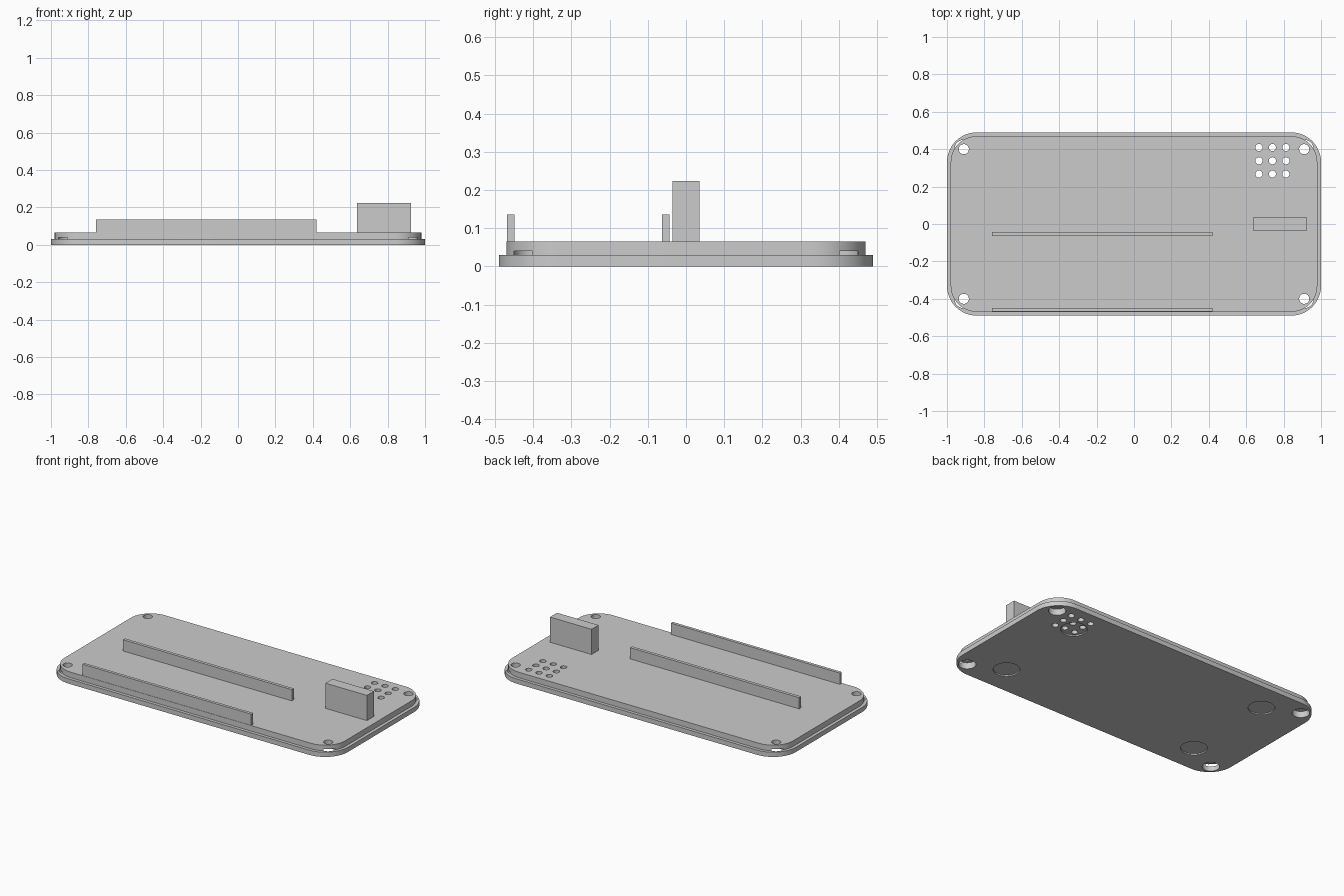
import bpy, bmesh, math
from mathutils import Matrix

cube = bpy.data.objects.get("Cube")
if cube:
    bpy.data.objects.remove(cube, do_unlink=True)

grey = bpy.data.materials.new("plain_grey")
grey.use_nodes = True
colour = (0.6, 0.6, 0.6, 1)
grey.diffuse_color = colour
grey.node_tree.nodes["Principled BSDF"].inputs["Base Color"].default_value = colour


def add_object(name, bm):
    bmesh.ops.recalc_face_normals(bm, faces=bm.faces)
    mesh = bpy.data.meshes.new(name)
    bm.to_mesh(mesh)
    bm.free()
    mesh.materials.append(grey)
    obj = bpy.data.objects.new(name, mesh)
    bpy.context.collection.objects.link(obj)
    return obj


def box(name, x0, x1, y0, y1, z0, z1):
    bm = bmesh.new()
    place = (Matrix.Translation(((x0 + x1) / 2, (y0 + y1) / 2, (z0 + z1) / 2))
             @ Matrix.Diagonal((x1 - x0, y1 - y0, z1 - z0, 1)))
    bmesh.ops.create_cube(bm, size=1, matrix=place)
    return add_object(name, bm)


def rounded_ring(bm, half_x, half_y, radius, z, steps=12):
    ring = []
    for corner, (sx, sy) in enumerate([(1, 1), (-1, 1), (-1, -1), (1, -1)]):
        for i in range(steps + 1):
            a = math.pi / 2 * (corner + i / steps)
            ring.append(bm.verts.new((sx * (half_x - radius) + radius * math.cos(a),
                                      sy * (half_y - radius) + radius * math.sin(a), z)))
    return ring


def cut_cylinders(target, centres, radius, bottom, top):
    """Drill a group of upright round holes into the target."""
    bm = bmesh.new()
    for x, y in centres:
        bmesh.ops.create_cone(bm, cap_ends=True, segments=32, radius1=radius, radius2=radius,
                              depth=top - bottom,
                              matrix=Matrix.Translation((x, y, (bottom + top) / 2)))
    cutter = add_object("hole_cutter", bm)
    cutter.hide_render = True
    mod = target.modifiers.new("holes", "BOOLEAN")
    mod.operation = "DIFFERENCE"
    mod.solver = "EXACT"
    mod.object = cutter
    graph = bpy.context.evaluated_depsgraph_get()
    result = bpy.data.meshes.new_from_object(target.evaluated_get(graph))
    target.modifiers.clear()
    target.data = result
    bpy.data.objects.remove(cutter, do_unlink=True)


def corners(x, y):
    return [(sx * x, sy * y) for sx in (-1, 1) for sy in (-1, 1)]


# Stepped cover plate with a narrower upper lip
bm = bmesh.new()
rings = [rounded_ring(bm, 1.0, 0.49, 0.16, 0.0),
         rounded_ring(bm, 1.0, 0.49, 0.16, 0.03),
         rounded_ring(bm, 0.98, 0.47, 0.14, 0.03),
         rounded_ring(bm, 0.98, 0.47, 0.14, 0.065)]
for low, high in zip(rings, rings[1:]):
    for i in range(len(low)):
        j = (i + 1) % len(low)
        bm.faces.new((low[i], low[j], high[j], high[i]))
bm.faces.new(rings[0])
bm.faces.new(rings[-1])
plate = add_object("cover_plate", bm)

# Screw holes with counterbores, foot recesses and speaker vents
cut_cylinders(plate, corners(0.91, 0.40), 0.05, -0.1, 0.04)
cut_cylinders(plate, corners(0.91, 0.40), 0.027, -0.1, 0.2)
cut_cylinders(plate, corners(0.70, 0.30), 0.077, -0.1, 0.008)
vents = [(0.74 + 0.072 * i, 0.338 + 0.071 * j) for i in (-1, 0, 1) for j in (-1, 0, 1)]
cut_cylinders(plate, vents, 0.019, -0.1, 0.2)

bpy.ops.object.select_all(action="DESELECT")
plate.select_set(True)
bpy.context.view_layer.objects.active = plate
bpy.ops.object.shade_smooth_by_angle(angle=math.radians(30))

# Upright rails and support block
box("front_rail", -0.76, 0.42, -0.468, -0.449, 0.065, 0.136)
box("middle_rail", -0.76, 0.42, -0.063, -0.043, 0.065, 0.136)
box("support_block", 0.635, 0.925, -0.035, 0.035, 0.065, 0.224)
